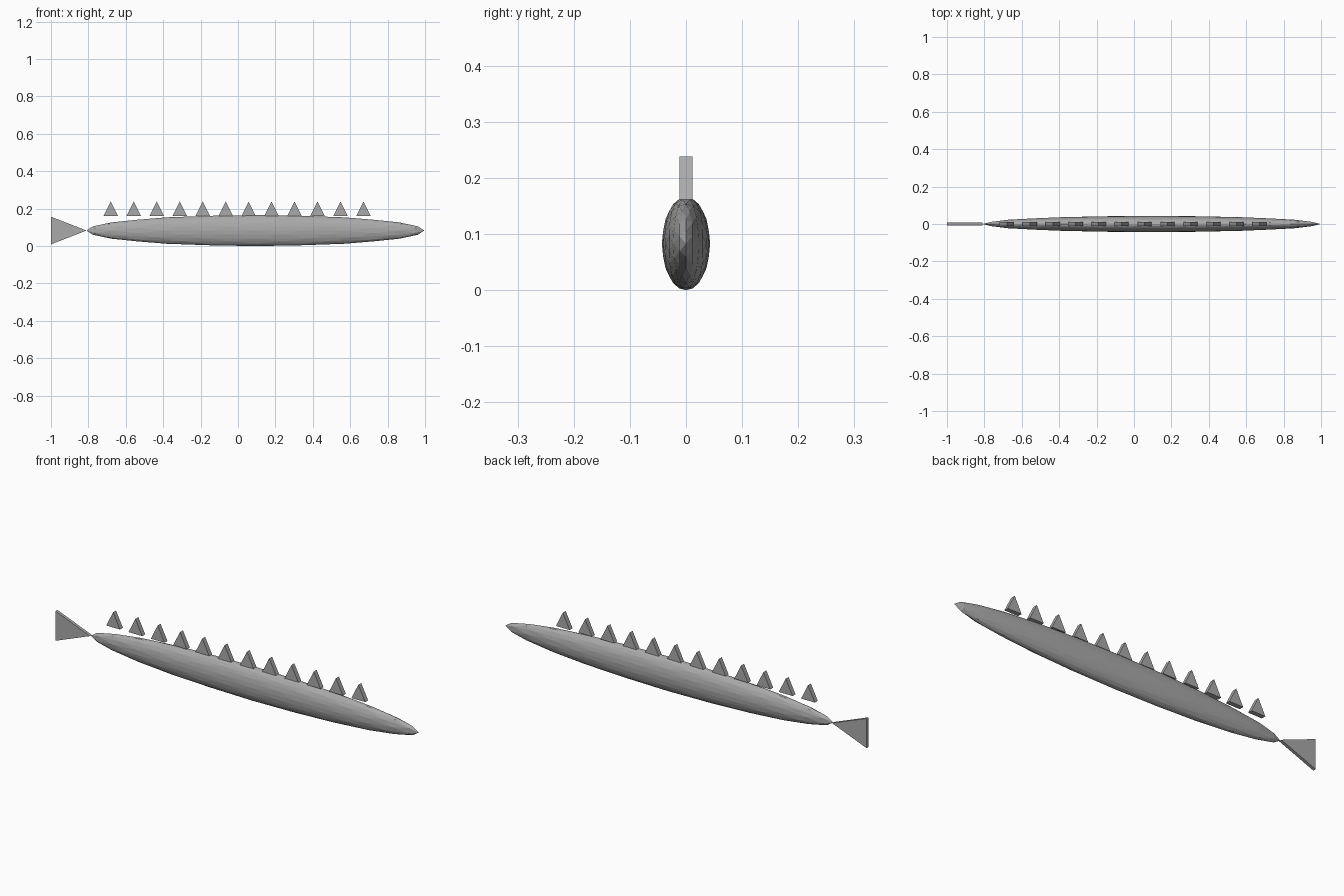
import bpy, bmesh
from mathutils import Vector

cube = bpy.data.objects.get("Cube")
if cube:
    bpy.data.objects.remove(cube, do_unlink=True)

grey = bpy.data.materials.new("mid_grey")
grey.use_nodes = True
grey.diffuse_color = (0.4, 0.4, 0.4, 1)
grey.node_tree.nodes["Principled BSDF"].inputs["Base Color"].default_value = (0.4, 0.4, 0.4, 1)

MID_Z = 0.083


def finish(name, bm):
    bmesh.ops.recalc_face_normals(bm, faces=bm.faces)
    mesh = bpy.data.meshes.new(name)
    bm.to_mesh(mesh)
    bm.free()
    mesh.materials.append(grey)
    obj = bpy.data.objects.new(name, mesh)
    bpy.context.collection.objects.link(obj)
    return obj


def prism(name, outline, half_depth):
    """Extrude an x-z outline symmetrically along y."""
    bm = bmesh.new()
    face = bm.faces.new([bm.verts.new((x, -half_depth, z)) for x, z in outline])
    grown = bmesh.ops.extrude_face_region(bm, geom=[face])["geom"]
    verts = [v for v in grown if isinstance(v, bmesh.types.BMVert)]
    bmesh.ops.translate(bm, verts=verts, vec=(0, 2 * half_depth, 0))
    return finish(name, bm)


# Body: faceted geodesic ball stretched along x, with a vertex at each tip
bm = bmesh.new()
golden = (1 + 5 ** 0.5) / 2
for a in (-1, 1):
    for b in (-golden, golden):
        for p in ((a, b, 0), (0, a, b), (b, 0, a)):
            bm.verts.new(p)
bmesh.ops.convex_hull(bm, input=bm.verts)
for _ in range(2):
    bmesh.ops.subdivide_edges(bm, edges=bm.edges[:], cuts=1, use_grid_fill=True)
    for v in bm.verts:
        v.co.normalize()
for v in bm.verts:
    v.co = Vector((0.093 + 0.903 * v.co.x, 0.043 * v.co.y, MID_Z + MID_Z * v.co.z))
finish("body", bm)

# Tail fin: flat wedge opening backwards from the tail tip
prism("tail_fin", [(-1, MID_Z - 0.074), (-0.81, MID_Z), (-1, MID_Z + 0.074)], 0.0075)

# Back spikes: evenly spaced triangular ridges
for i in range(12):
    x = -0.68 + i * 0.1228
    prism(f"back_spike_{i + 1}", [(x - 0.038, 0.162), (x + 0.038, 0.162), (x, 0.238)], 0.0115)
